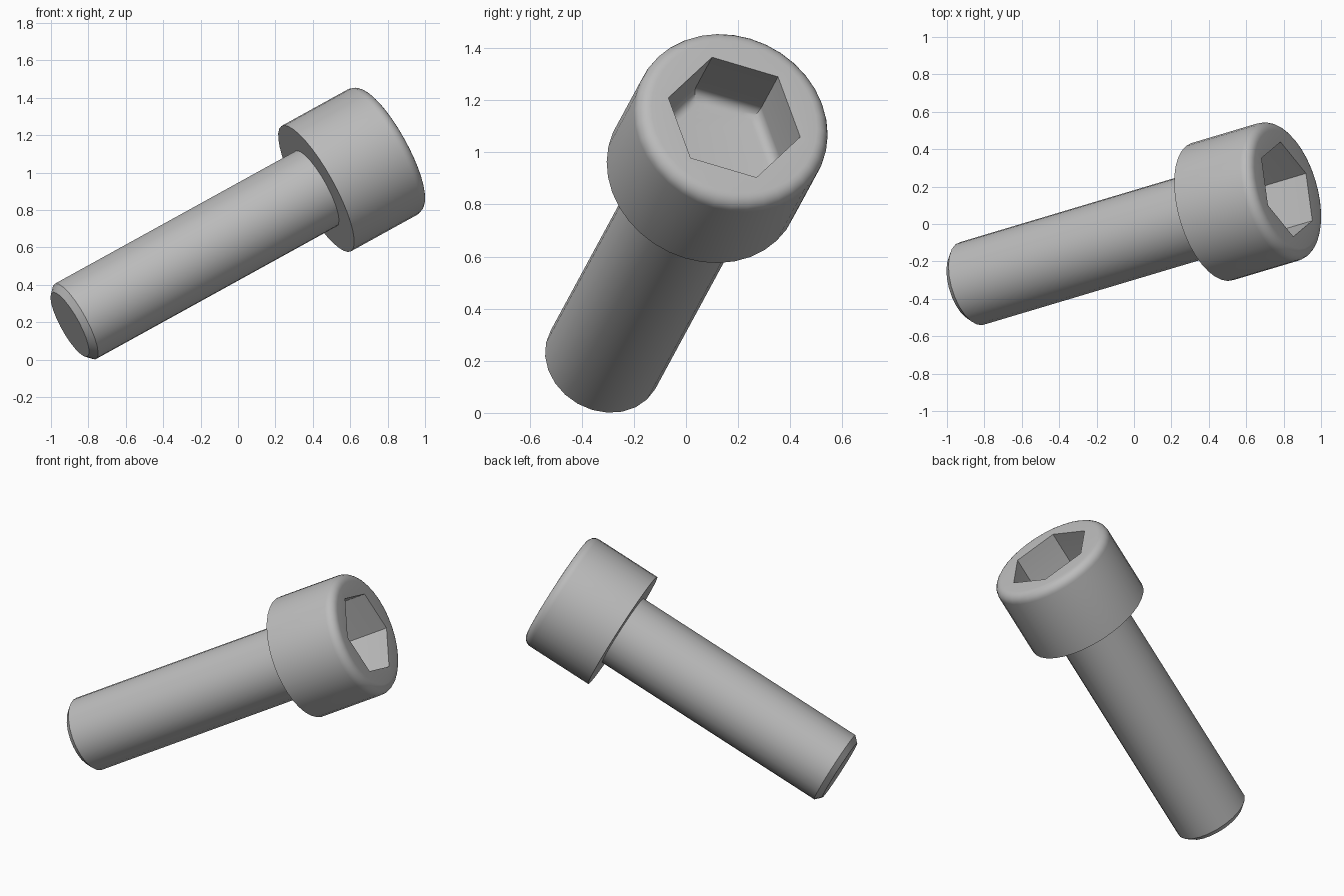
import bpy
import bmesh
from math import pi, sin, cos, radians
from mathutils import Vector, Matrix

cube = bpy.data.objects.get("Cube")
if cube:
    bpy.data.objects.remove(cube, do_unlink=True)

steel = bpy.data.materials.new("grey steel")
steel.use_nodes = True
colour = (0.5, 0.5, 0.5, 1)
steel.diffuse_color = colour
steel.node_tree.nodes["Principled BSDF"].inputs["Base Color"].default_value = colour

# Bolt frame: local z runs along the axis towards the head, local x at a socket corner
axis = Vector((0.847, 0.253, 0.467)).normalized()
corner = Vector((-0.1014, -0.085, 0.23))
corner = (corner - axis * corner.dot(axis)).normalized()
side = axis.cross(corner)
frame = Matrix((corner, side, axis)).transposed().to_4x4()
frame.translation = (0.418, 0.066, 0.914)


def circle(r, a):
    return r


def hexagon(r, a):
    """Distance from the centre to a hexagon with corner radius r at angle a."""
    return r * cos(pi / 6) / cos(a % (pi / 3) - pi / 6)


def loft(name, sections, sides):
    """Join rings of (shape, radius, height) into a closed body."""
    bm = bmesh.new()
    rings = []
    for shape, r, z in sections:
        ring = []
        for i in range(sides):
            a = 2 * pi * i / sides
            d = shape(r, a + 1e-9)
            ring.append(bm.verts.new((d * cos(a), d * sin(a), z)))
        rings.append(ring)
    for low, high in zip(rings, rings[1:]):
        for i in range(sides):
            j = (i + 1) % sides
            bm.faces.new((low[i], low[j], high[j], high[i]))
    bm.faces.new(rings[0][::-1])
    bm.faces.new(rings[-1])
    bmesh.ops.recalc_face_normals(bm, faces=bm.faces)
    mesh = bpy.data.meshes.new(name)
    bm.to_mesh(mesh)
    bm.free()
    mesh.materials.append(steel)
    obj = bpy.data.objects.new(name, mesh)
    bpy.context.collection.objects.link(obj)
    obj.matrix_world = frame
    bpy.ops.object.select_all(action='DESELECT')
    obj.select_set(True)
    bpy.context.view_layer.objects.active = obj
    bpy.ops.object.shade_smooth_by_angle(angle=radians(30))


# Shaft with a chamfered tip
loft("shaft", [(circle, 0.195, -1.555), (circle, 0.23, -1.52), (circle, 0.23, 0.02)], 24)

# Head: cylinder with a rounded rim and a hexagonal socket with a rounded floor
head_r, top, rim = 0.383, 0.472, 0.055
socket_r, depth, fillet = 0.266, 0.292, 0.042
steps = [i * pi / 12 for i in range(7)]
sections = [(circle, head_r, 0)]
sections += [(circle, head_r - rim + rim * cos(a), top - rim + rim * sin(a)) for a in steps]
sections += [(hexagon, socket_r, top)]
sections += [(hexagon, socket_r - fillet * (1 - cos(a)) / cos(pi / 6),
              top - depth + fillet * (1 - sin(a))) for a in steps]
loft("socket_head", sections, 36)
